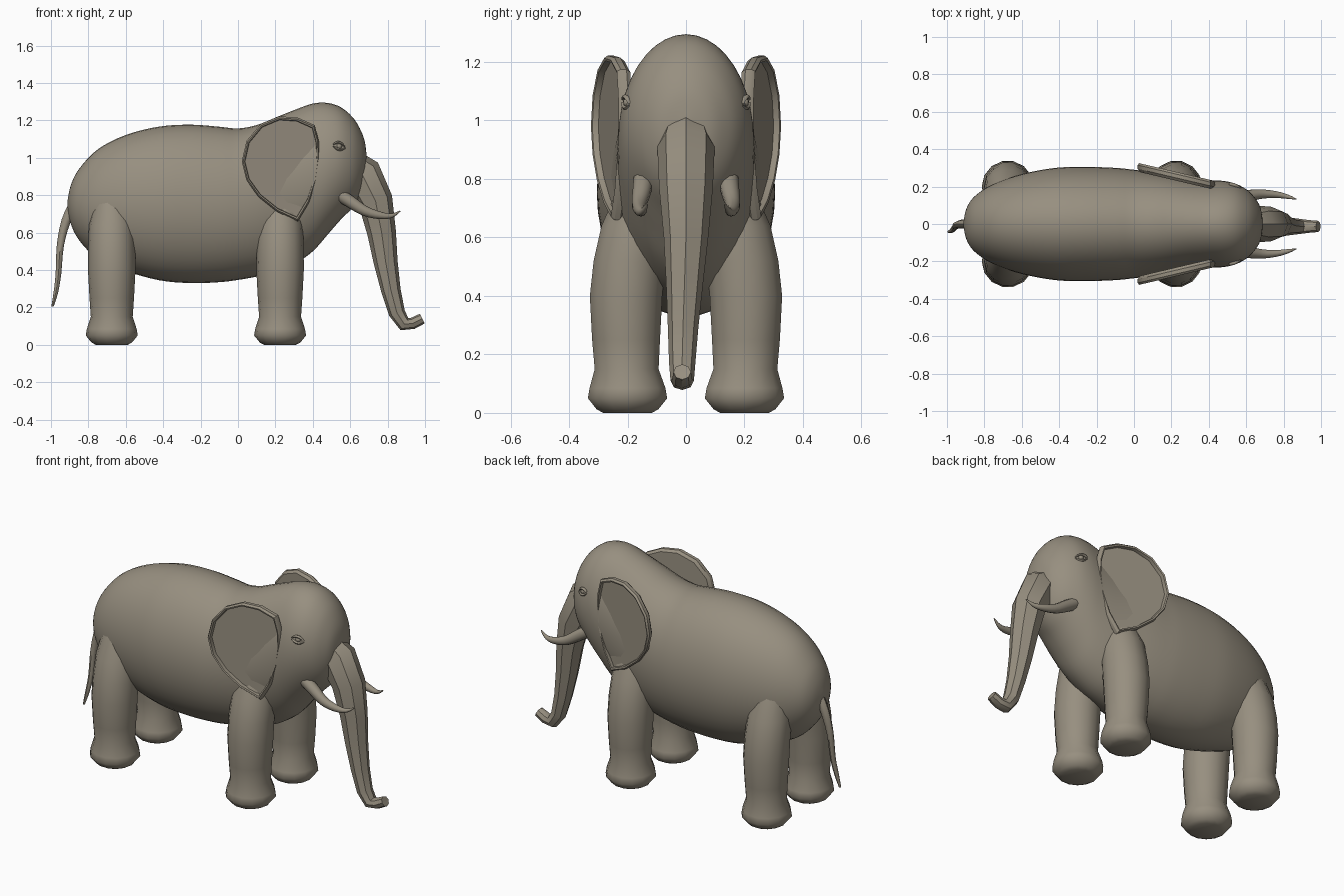
import bpy, math
from mathutils import Vector

if "Cube" in bpy.data.objects:
    bpy.data.objects.remove(bpy.data.objects["Cube"], do_unlink=True)

hide = bpy.data.materials.new("grey_brown_hide")
COLOUR = (0.31, 0.275, 0.215, 1)
hide.use_nodes = True
hide.diffuse_color = COLOUR
bsdf = hide.node_tree.nodes["Principled BSDF"]
bsdf.inputs["Base Color"].default_value = COLOUR
bsdf.inputs["Roughness"].default_value = 0.8


def add_object(name, verts, faces, angle=40):
    mesh = bpy.data.meshes.new(name)
    mesh.from_pydata(verts, [], faces)
    mesh.materials.append(hide)
    obj = bpy.data.objects.new(name, mesh)
    bpy.context.collection.objects.link(obj)
    bpy.ops.object.select_all(action="DESELECT")
    obj.select_set(True)
    bpy.context.view_layer.objects.active = obj
    bpy.ops.object.mode_set(mode="EDIT")
    bpy.ops.mesh.select_all(action="SELECT")
    bpy.ops.mesh.normals_make_consistent(inside=False)
    bpy.ops.object.mode_set(mode="OBJECT")
    bpy.ops.object.shade_smooth_by_angle(angle=math.radians(angle))
    return obj


def smooth_path(rows, steps):
    """Catmull-Rom interpolation of equal-length rows of numbers."""
    rows = [rows[0]] + list(rows) + [rows[-1]]
    out = []
    for a, b, c, d in zip(rows, rows[1:], rows[2:], rows[3:]):
        for s in range(steps):
            t = s / steps
            out.append([q + 0.5 * t * (r - p + t * (2*p - 5*q + 4*r - w + t * (3*(q - r) + w - p)))
                        for p, q, r, w in zip(a, b, c, d)])
    return out + [list(rows[-1])]


def skin(name, rings, angle=40, caps=(True, True)):
    n = len(rings[0])
    verts = [v for ring in rings for v in ring]
    faces = [(k*n + i, k*n + (i+1) % n, (k+1)*n + (i+1) % n, (k+1)*n + i)
             for k in range(len(rings) - 1) for i in range(n)]
    if caps[0]:
        faces.append(tuple(range(n)))
    if caps[1]:
        faces.append(tuple(range(len(verts) - n, len(verts))))
    return add_object(name, verts, faces, angle)


def circle(n):
    return [(math.cos(math.tau*i/n), math.sin(math.tau*i/n)) for i in range(n)]


def tube(name, rows, sides, angle=40, steps=1, caps=(True, True)):
    """Tube through rows of x, y, z, in-plane radius, sideways radius."""
    rows = smooth_path(rows, steps)
    points = [Vector(r[:3]) for r in rows]
    rings = []
    for k, row in enumerate(rows):
        tangent = (points[min(k+1, len(rows)-1)] - points[max(k-1, 0)]).normalized()
        normal = Vector((0, 1, 0)).cross(tangent).normalized()
        side = tangent.cross(normal)
        rings.append([points[k] + normal*c*row[3] + side*s*row[4] for c, s in circle(sides)])
    return skin(name, rings, angle, caps)


# Body and head in one flowing form: x, top, bottom, half width
sections = [
    (-0.912, 0.765, 0.735, 0.01), (-0.895, 0.85, 0.65, 0.085), (-0.85, 0.94, 0.56, 0.15),
    (-0.75, 1.045, 0.46, 0.215), (-0.6, 1.122, 0.395, 0.267), (-0.42, 1.167, 0.345, 0.3),
    (-0.25, 1.177, 0.33, 0.305), (-0.1, 1.166, 0.335, 0.3), (0.0, 1.157, 0.347, 0.29),
    (0.1, 1.175, 0.365, 0.277), (0.2, 1.215, 0.39, 0.26), (0.3, 1.255, 0.43, 0.245),
    (0.4, 1.29, 0.5, 0.235), (0.48, 1.293, 0.59, 0.23), (0.55, 1.27, 0.67, 0.213),
    (0.61, 1.22, 0.73, 0.178), (0.65, 1.16, 0.79, 0.135), (0.677, 1.09, 0.87, 0.085),
    (0.688, 1.01, 0.97, 0.015)]
skin("body_and_head", [[(x, w*c, (top+low)/2 + (top-low)/2*s) for c, s in circle(40)]
                       for x, top, low, w in smooth_path(sections, 4)], 60)

# Legs with flared feet: height, radius, distance from centre line
leg_profile = [(0, 0.085, 0.2), (0.012, 0.108, 0.2), (0.05, 0.139, 0.2), (0.085, 0.133, 0.2),
               (0.15, 0.112, 0.203), (0.25, 0.119, 0.205), (0.4, 0.127, 0.205),
               (0.52, 0.126, 0.193), (0.64, 0.122, 0.17), (0.78, 0.1, 0.13)]
for side, label in ((1, "left"), (-1, "right")):
    for x, end in ((0.225, "front"), (-0.675, "hind")):
        skin(f"{end}_{label}_leg",
             [[(x + r*c, side*(y + r*s), z) for c, s in circle(14)] for z, r, y in leg_profile], 50)

# Trunk, ending in a hollow upturned tip
trunk = [(0.58, 0, 0.97, 0.09, 0.07), (0.665, 0, 0.91, 0.105, 0.098), (0.735, 0, 0.77, 0.093, 0.092),
         (0.768, 0, 0.6, 0.077, 0.076), (0.79, -0.005, 0.44, 0.064, 0.063),
         (0.818, -0.01, 0.29, 0.052, 0.052), (0.85, -0.013, 0.17, 0.044, 0.045),
         (0.89, -0.013, 0.11, 0.038, 0.04), (0.935, -0.013, 0.115, 0.031, 0.034),
         (0.985, -0.013, 0.14, 0.029, 0.03), (0.984, -0.013, 0.1395, 0.021, 0.022)]
trunk_obj = tube("trunk", trunk, 8, 38, caps=(True, False))
tube("nostril", [(0.984, -0.013, 0.1395, 0.021, 0.022), (0.94, -0.013, 0.118, 0.016, 0.016)],
     8, caps=(False, True))

# Tail
tube("tail", [(-0.87, 0, 0.76, 0.03, 0.025), (-0.92, 0, 0.66, 0.025, 0.024),
              (-0.95, -0.008, 0.53, 0.019, 0.019), (-0.96, -0.02, 0.38, 0.015, 0.016),
              (-0.974, -0.035, 0.28, 0.012, 0.013), (-0.992, -0.042, 0.205, 0.006, 0.006)], 8, 45, 3)

# Ear outline in its own plane
ear_points = [(0.02, 0.98), (0.045, 1.09), (0.12, 1.18), (0.22, 1.222), (0.32, 1.215),
              (0.41, 1.175), (0.432, 1.09), (0.435, 1.0), (0.42, 0.88), (0.38, 0.76),
              (0.32, 0.66), (0.21, 0.71), (0.11, 0.79), (0.045, 0.88)]


def ear_ring(side, scale, depth):
    ring = []
    for x, z in ear_points:
        x, z = 0.24 + (x - 0.24)*scale, 0.97 + (z - 0.97)*scale
        ring.append((x, side*(0.29 - 0.235*(x - 0.02) + depth), z))
    return ring


for side, label in ((1, "left"), (-1, "right")):
    # Ear with bevelled rim and recessed panel
    skin(f"{label}_ear", [ear_ring(side, s, d) for s, d in
                          ((0.95, -0.01), (1, 0.005), (1, 0.025), (0.965, 0.037),
                           (0.93, 0.034), (0.92, 0.014))], 30)

    # Curved tusk
    tube(f"{label}_tusk", [(0.53, side*0.145, 0.81, 0.034, 0.034), (0.6, side*0.15, 0.765, 0.033, 0.033),
                           (0.68, side*0.16, 0.715, 0.027, 0.026), (0.76, side*0.157, 0.692, 0.02, 0.019),
                           (0.82, side*0.146, 0.69, 0.012, 0.012),
                           (0.867, side*0.133, 0.715, 0.003, 0.003)], 10, 45, 3)

    # Eyeball with upper and lower lids
    bpy.ops.mesh.primitive_uv_sphere_add(segments=12, ring_count=8, radius=0.016,
                                         location=(0.54, side*0.199, 1.062))
    eye = bpy.context.object
    eye.name = f"{label}_eye"
    eye.data.materials.append(hide)
    bpy.ops.object.shade_smooth_by_angle()
    for lid, lift, z in (("upper", 0.016, 1.065), ("lower", -0.012, 1.056)):
        lid_rows = [(0.54 + 0.031*t, side*(0.207 - 0.012*t - 0.007*t*t),
                     z + lift*(1 - t*t) - 0.006*t, 0.003 + 0.005*(1 - t*t), 0.009)
                    for t in (-1, -0.5, 0, 0.5, 1)]
        tube(f"{label}_{lid}_eyelid", lid_rows, 8, 50, 2)
